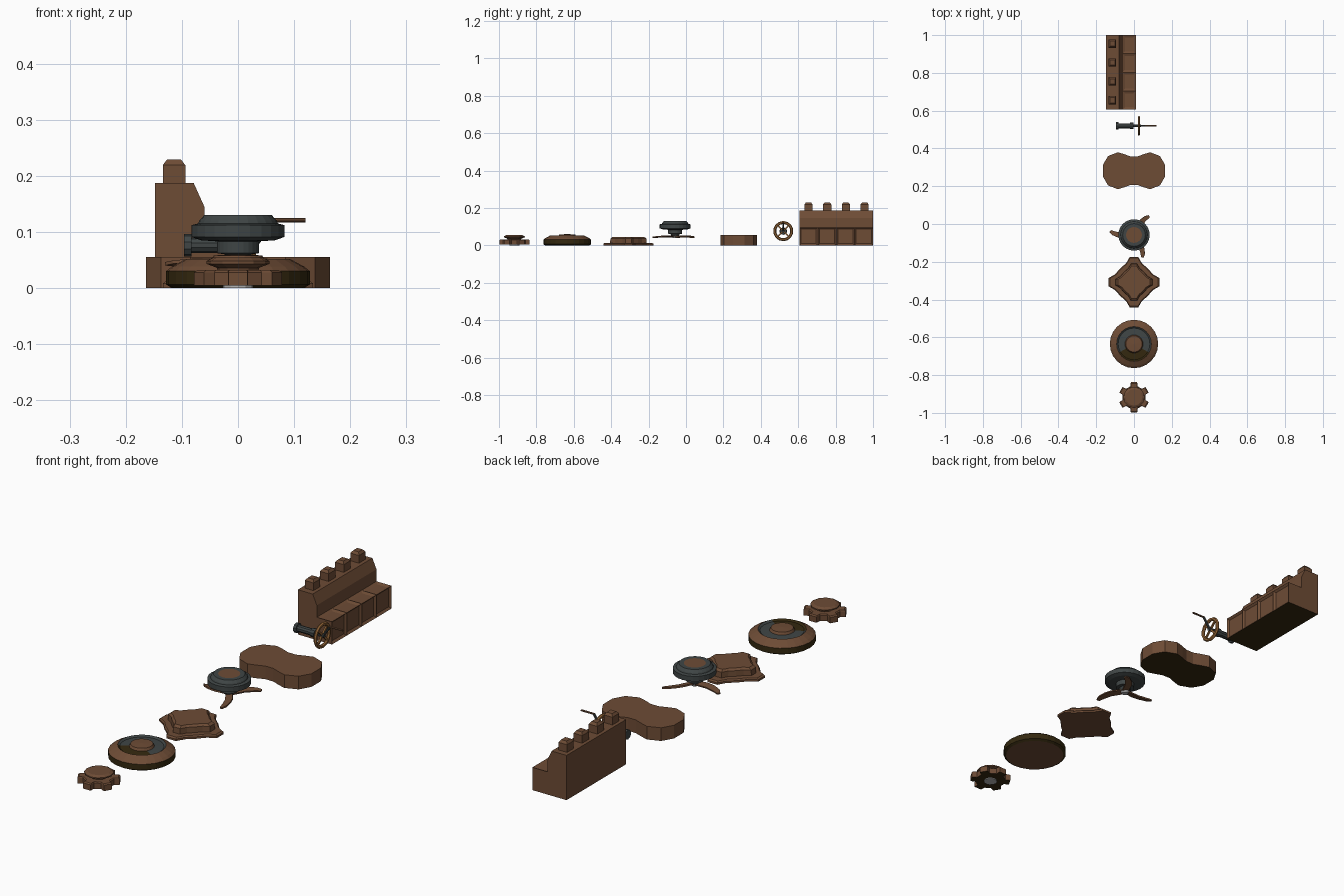
import bpy, bmesh, math
from mathutils import Matrix, Vector

if "Cube" in bpy.data.objects:
    bpy.data.objects.remove(bpy.data.objects["Cube"])


def mat(name, r, g, b):
    m = bpy.data.materials.new(name)
    m.diffuse_color = (r, g, b, 1)
    m.use_nodes = True
    m.node_tree.nodes["Principled BSDF"].inputs["Base Color"].default_value = m.diffuse_color
    return m


BROWN = mat("brown", 0.155, 0.072, 0.036)
GREY = mat("dark_grey", 0.05, 0.06, 0.06)
GOLD = mat("golden_brown", 0.27, 0.12, 0.035)
OLIVE = mat("dark_olive", 0.035, 0.022, 0.005)
PALE = mat("pale_grey", 0.45, 0.45, 0.45)


def finish(bm, name, mats, loc=(0, 0, 0), rot=None):
    bmesh.ops.recalc_face_normals(bm, faces=bm.faces)
    me = bpy.data.meshes.new(name)
    if rot:
        bm.transform(rot)
    bm.to_mesh(me)
    bm.free()
    for m in mats:
        me.materials.append(m)
    ob = bpy.data.objects.new(name, me)
    ob.location = loc
    bpy.context.collection.objects.link(ob)
    return ob


def lathe(name, profile, mats, seg_mats, loc, sides=24, rot=None, rule=None):
    """Revolve (radius, z) points; seg_mats gives a material per profile step."""
    bm = bmesh.new()
    rings = []
    for r, z in profile:
        if r < 1e-6:
            rings.append([bm.verts.new((0, 0, z))] * sides)
        else:
            rings.append([bm.verts.new((r * math.cos(2 * math.pi * i / sides),
                                        r * math.sin(2 * math.pi * i / sides), z)) for i in range(sides)])
    for k in range(len(rings) - 1):
        for i in range(sides):
            j = (i + 1) % sides
            vs = list(dict.fromkeys([rings[k][i], rings[k][j], rings[k + 1][j], rings[k + 1][i]]))
            f = bm.faces.new(vs)
            f.material_index = seg_mats[k]
            if rule:
                rule(f, k)
    return finish(bm, name, mats, loc, rot)


def loft(name, layers, mats, loc, rot=None, bottom=0):
    """Stack (outline, z) layers with the same point count, capped at both ends."""
    bm = bmesh.new()
    rings = [[bm.verts.new((x, y, z)) for x, y in pts] for pts, z in layers]
    n = len(rings[0])
    bm.faces.new(rings[0][::-1]).material_index = bottom
    bm.faces.new(rings[-1])
    for a, b in zip(rings, rings[1:]):
        for i in range(n):
            bm.faces.new((a[i], a[(i + 1) % n], b[(i + 1) % n], b[i]))
    return finish(bm, name, mats, loc, rot)


def scaled(pts, s):
    return [(x * s, y * s) for x, y in pts]


# --- engine block: side profile lofted along y in four bays, panels inset per bay
profile = [(-0.148, 0), (0.01, 0), (0.01, 0.095), (-0.06, 0.095),
           (-0.06, 0.145), (-0.079, 0.187), (-0.148, 0.187)]
bm = bmesh.new()
rings = [[bm.verts.new((x, 0.606 + 0.0985 * k, z)) for x, z in profile] for k in range(5)]
bm.faces.new(rings[0])
bm.faces.new(rings[-1][::-1])
side, shelf = [], []
for a, b in zip(rings, rings[1:]):
    for i in range(7):
        f = bm.faces.new((a[i], a[(i + 1) % 7], b[(i + 1) % 7], b[i]))
        if i == 0:
            f.material_index = 1
        if i == 1:
            side.append(f)
        if i == 2:
            shelf.append(f)
bmesh.ops.recalc_face_normals(bm, faces=bm.faces)
bmesh.ops.inset_individual(bm, faces=side, thickness=0.012, depth=-0.008)
bmesh.ops.inset_individual(bm, faces=shelf, thickness=0.018, depth=-0.005)
finish(bm, "engine_block", [BROWN, OLIVE])

# --- four caps on the block
sq = [(-0.02, -0.022), (0.02, -0.022), (0.02, 0.022), (-0.02, 0.022)]
for i in range(4):
    loft("block_cap_%d" % (i + 1), [(sq, 0.18), (sq, 0.219), (scaled(sq, 0.62), 0.229)],
         [BROWN], (-0.114, 0.655 + 0.1 * i, 0))

# --- hand wheel with column and crank, axis along x
hub = Vector((0, 0.52, 0.076))
to_x = Matrix.Rotation(math.pi / 2, 4, 'Y')
lathe("wheel_column", [(0, -0.096), (0.02, -0.096), (0.02, -0.083), (0.014, -0.083), (0.014, -0.02),
                       (0.018, -0.02), (0.018, -0.002), (0.008, -0.002), (0.008, 0.036), (0, 0.036)],
      [GREY], [0] * 9, hub, 10, to_x)
ring = [(0.046 + 0.008 * math.cos(t * math.pi / 3), 0.026 + 0.007 * math.sin(t * math.pi / 3))
        for t in range(7)]
lathe("wheel_rim", ring, [GOLD], [0] * 6, hub, 14, to_x)
for i in range(4):
    bm = bmesh.new()
    bmesh.ops.create_cube(bm, size=1, matrix=Matrix.Rotation(i * math.pi / 2 + math.pi / 4, 4, 'X')
                          @ Matrix.Translation((0.026, 0, 0.024)) @ Matrix.Diagonal((0.007, 0.008, 0.046, 1)))
    finish(bm, "wheel_spoke_%d" % (i + 1), [GOLD], hub)


def rod(name, a, b, r, m):
    a, b = Vector(a), Vector(b)
    bm = bmesh.new()
    bmesh.ops.create_cone(bm, cap_ends=True, segments=8, radius1=r, radius2=r, depth=(b - a).length)
    q = (b - a).to_track_quat('Z', 'Y').to_matrix().to_4x4()
    finish(bm, name, [m], (a + b) / 2, q)


rod("crank_arm", (0.03, 0.52, 0.076), (0.062, 0.52, 0.121), 0.005, GREY)
rod("crank_handle", (0.058, 0.52, 0.121), (0.12, 0.52, 0.121), 0.004, BROWN)

# --- two-lobed pad
q = [(0.164, 0.032), (0.137, 0.078), (0.085, 0.098), (0.05, 0.087), (0.018, 0.075)]
half = q + [(-x, y) for x, y in q[::-1]]
pad = half + [(-x, -y) for x, y in half]
loft("lobed_pad", [(pad, 0), (pad, 0.055)], [BROWN, OLIVE], (0, 0.282, 0), bottom=1)

# --- propeller unit: stepped dome, neck and three curved blades
C = (0, -0.058, 0)
lathe("propeller_dome", [(0, 0.048), (0.018, 0.048), (0.024, 0.06), (0.037, 0.062), (0.037, 0.083),
                         (0.066, 0.085), (0.083, 0.091), (0.083, 0.112), (0.071, 0.115),
                         (0.069, 0.12), (0.06, 0.13), (0.042, 0.13), (0, 0.13)],
      [GREY, BROWN], [0] * 11 + [1], C, 24)
lathe("propeller_shaft", [(0, 0.038), (0.014, 0.038), (0.018, 0.05), (0, 0.05)], [PALE], [0] * 3, C, 12)
blade = [(0, -0.013), (0.06, -0.016), (0.095, -0.026), (0.118, -0.036), (0.128, -0.028),
         (0.115, -0.01), (0.085, 0.006), (0.055, 0.014), (0, 0.013)]
for i, a in enumerate((65, 185, 305)):
    rot = Matrix.Rotation(math.radians(a), 4, 'Z') @ Matrix.Rotation(math.radians(10), 4, 'X')
    loft("propeller_blade_%d" % (i + 1), [(blade, -0.003), (blade, 0.003)], [BROWN],
         (0, -0.058, 0.048), rot)

# --- diamond plate with raised cushion
c = [(0.1, -0.042), (0.134, -0.022), (0.134, 0.022), (0.1, 0.042), (0.074, 0.072)]
plate = []
for k in range(4):
    co, si = math.cos(k * math.pi / 2), math.sin(k * math.pi / 2)
    plate += [(x * co - y * si, x * si + y * co) for x, y in c]
loft("diamond_plate", [(plate, 0), (plate, 0.008), (scaled(plate, 0.95), 0.013), (scaled(plate, 0.73), 0.013),
                       (scaled(plate, 0.72), 0.036), (scaled(plate, 0.64), 0.044)],
     [BROWN], (0, -0.308, 0))


# --- round drum: dark sides, brown shoulder, grey dish with a dark sector at the front
def dish(f, k):
    m = f.calc_center_median()
    if k in (5, 6) and m.y < -abs(m.x) * 0.5:
        f.material_index = 2


lathe("round_drum", [(0, 0), (0.118, 0), (0.128, 0.006), (0.128, 0.03), (0.118, 0.038), (0.092, 0.052),
                     (0.084, 0.046), (0.048, 0.048), (0.043, 0.058), (0, 0.06)],
      [BROWN, GREY, OLIVE], [0, 2, 2, 0, 0, 1, 1, 0, 0], (0, -0.635, 0), 24, rule=dish)

# --- six-toothed knob with flared top
gear = []
for k in range(6):
    for r, d in ((0.062, -17), (0.082, -12), (0.082, 12), (0.062, 17)):
        t = math.radians(90 + 60 * k + d)
        gear.append((r * math.cos(t), r * math.sin(t)))
loft("knob_gear", [(gear, 0.004), (gear, 0.028), (scaled(gear, 0.93), 0.032)],
     [BROWN, OLIVE], (0, -0.918, 0), bottom=1)
lathe("knob_top", [(0.036, 0.03), (0.038, 0.036), (0.056, 0.043), (0.056, 0.048), (0.044, 0.054), (0, 0.054)],
      [BROWN], [0] * 5, (0, -0.918, 0), 12)
lathe("knob_socket", [(0, 0), (0.027, 0), (0.027, 0.006), (0, 0.006)], [PALE], [0] * 3, (0, -0.918, 0), 12)
